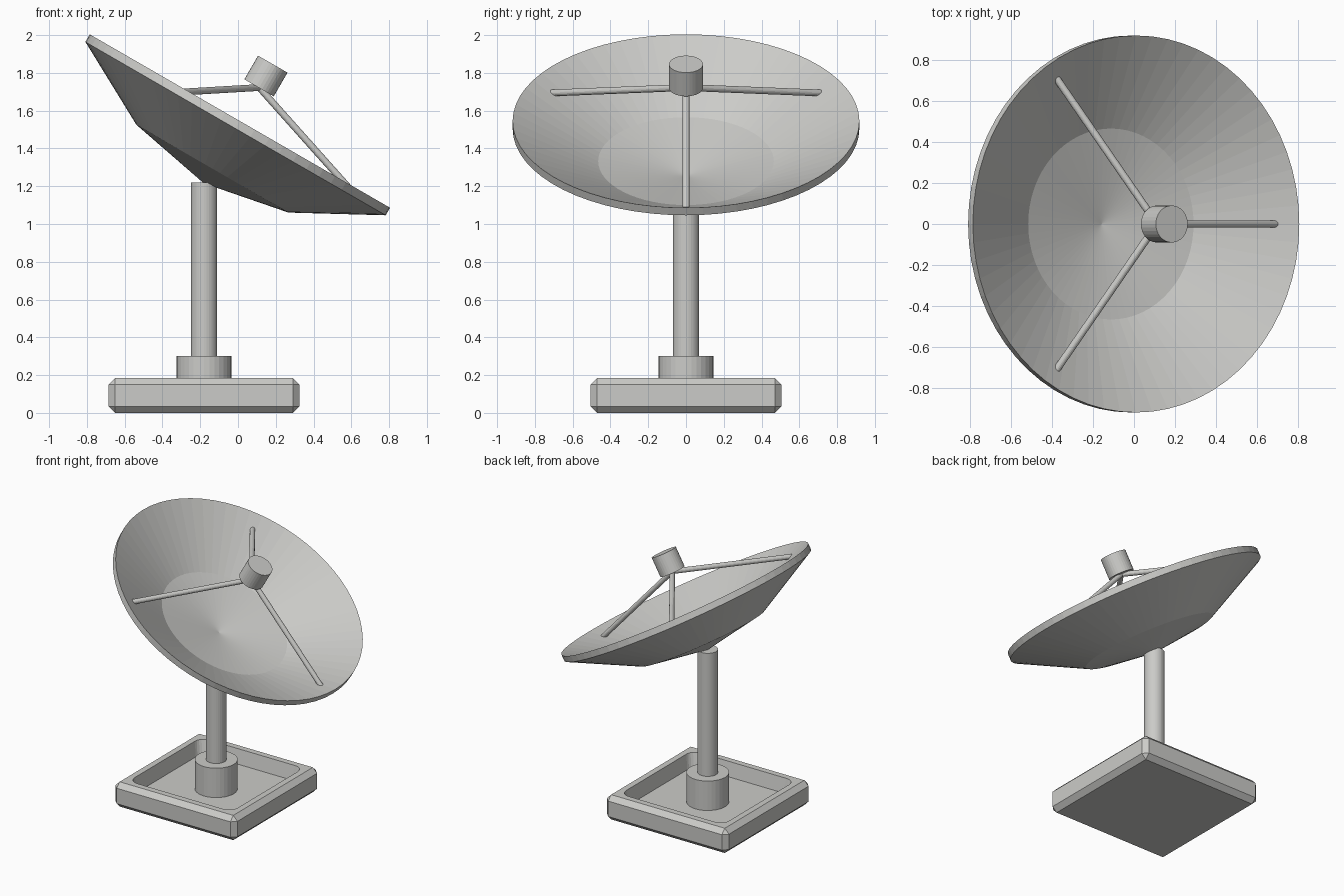
import bpy, bmesh, math
from mathutils import Vector, Matrix

cube = bpy.data.objects.get("Cube")
if cube:
    bpy.data.objects.remove(cube, do_unlink=True)

# Single painted-metal colour
grey = bpy.data.materials.new("light grey metal")
grey.use_nodes = True
grey.diffuse_color = (0.6, 0.6, 0.58, 1)
bsdf = next(n for n in grey.node_tree.nodes if n.type == 'BSDF_PRINCIPLED')
bsdf.inputs["Base Color"].default_value = (0.6, 0.6, 0.58, 1)
bsdf.inputs["Roughness"].default_value = 0.7


def circle(radius, z, sides):
    return [Vector((radius * math.cos(a), radius * math.sin(a), z))
            for a in (math.tau * i / sides for i in range(sides))]


def square(half, corner, z, arc=False, steps=6):
    """Square ring with chamfered or rounded corners."""
    points = []
    for quarter in range(4):
        turn = Matrix.Rotation(quarter * math.pi / 2, 3, 'Z')
        for i in range(steps + 1):
            t = i / steps
            u, v = 1 - t, t
            if arc:
                u, v = math.cos(t * math.pi / 2), math.sin(t * math.pi / 2)
            inner = half - corner
            points.append(turn @ Vector((inner + corner * u, inner + corner * v, z)))
    return points


def loft(name, rings, matrix, caps=True):
    """Skin a list of equal rings, optionally closing both ends."""
    bm = bmesh.new()
    loops = [[bm.verts.new(p) for p in ring] for ring in rings]
    count = len(rings[0])
    for low, high in zip(loops, loops[1:]):
        for i in range(count):
            j = (i + 1) % count
            bm.faces.new((low[i], low[j], high[j], high[i]))
    if caps:
        bm.faces.new(loops[0][::-1])
        bm.faces.new(loops[-1])
    bmesh.ops.remove_doubles(bm, verts=bm.verts, dist=0.0001)
    bmesh.ops.recalc_face_normals(bm, faces=bm.faces)
    mesh = bpy.data.meshes.new(name)
    bm.to_mesh(mesh)
    bm.free()
    mesh.materials.append(grey)
    obj = bpy.data.objects.new(name, mesh)
    obj.matrix_world = matrix
    bpy.context.collection.objects.link(obj)
    return obj


def cylinder(name, radius, bottom, top, matrix, sides=32):
    return loft(name, [circle(radius, bottom, sides), circle(radius, top, sides)], matrix)


# Tray base, collar and mast
stand = Matrix.Translation((-0.18, 0, 0))
loft("tray_base", [
    square(0.47, 0, 0),
    square(0.505, 0.035, 0.035),
    square(0.505, 0.035, 0.15),
    square(0.47, 0, 0.185),
    square(0.425, 0.07, 0.185, arc=True),
    square(0.405, 0.07, 0.08, arc=True),
], stand)
cylinder("mast_collar", 0.145, 0.08, 0.3, stand)
cylinder("mast", 0.07, 0.3, 1.22, stand)

# Dish: thin shell of two cone bands, tilted towards +x
tilt = Matrix.Translation((0.01, 0, 1.545)) @ Matrix.Rotation(math.radians(30), 4, 'Y')
profile = [(0, -0.335), (0.465, -0.245), (0.918, 0)]
shell = 0.046
outline = [(r, z - shell) for r, z in profile] + profile[::-1]
loft("dish", [circle(r, z, 64) for r, z in outline], tilt, caps=False)

# Receiver on the dish axis
cylinder("receiver", 0.09, 0.203, 0.348, tilt)

# Three struts from the dish to the receiver
for n in range(3):
    spin = Matrix.Rotation(n * math.tau / 3, 4, 'Z')
    start, end = Vector((0, 0, 0.205)), Vector((0.82, 0, -0.065))
    along = end - start
    aim = Matrix.Translation(start) @ along.to_track_quat('Z', 'Y').to_matrix().to_4x4()
    cylinder(f"strut_{n + 1}", 0.018, 0, along.length, tilt @ spin @ aim, sides=16)
